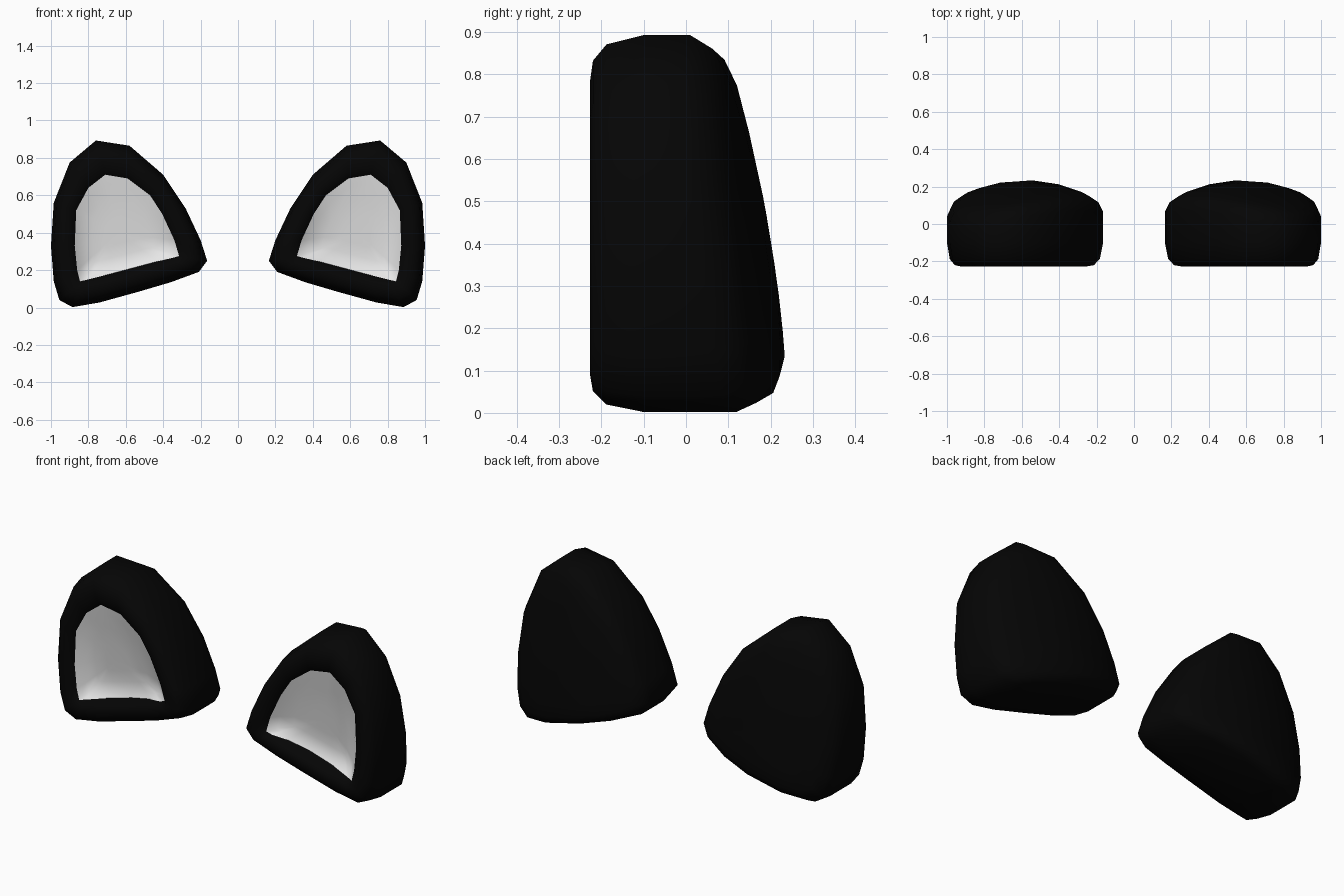
import bpy, bmesh
from mathutils import Vector

if "Cube" in bpy.data.objects:
    bpy.data.objects.remove(bpy.data.objects["Cube"])


def material(name, colour):
    m = bpy.data.materials.new(name)
    m.diffuse_color = (*colour, 1)
    m.use_nodes = True
    m.node_tree.nodes["Principled BSDF"].inputs["Base Color"].default_value = m.diffuse_color
    return m


black = material("black fur", (0.0015, 0.0015, 0.0015))
grey = material("pale inner ear", (0.8, 0.8, 0.8))

# Matching front outlines (x, z): ear silhouette and edge of the inner hollow
OUTER = [(.165, .25), (.2, .36), (.28, .53), (.4, .71), (.58, .865), (.76, .893),
         (.9, .775), (.985, .56), (1, .33), (.985, .14), (.955, .04), (.885, .002),
         (.74, .027), (.53, .085), (.36, .135), (.21, .19)]
INNER = [(.315, .275), (.34, .36), (.405, .5), (.47, .6), (.59, .69), (.71, .71),
         (.8, .64), (.865, .52), (.873, .33), (.86, .2), (.845, .14), (.8, .15),
         (.7, .175), (.55, .215), (.43, .247), (.35, .265)]
OUTER = [Vector(p) for p in OUTER]
INNER = [Vector(p) for p in INNER]
N = len(OUTER)
MID_OUT, MID_IN = Vector((.6, .36)), Vector((.64, .4))


def back_y(p):
    # domed back, thinner towards the tip
    d = max(p.y - .12, 0)
    return .235 - .073 * d - .156 * d * d - .65 * (p.x - .57) ** 2


def lip_y(p):
    # hollow edge dips backwards along the middle of its lower side
    low = p.y < .26 and .34 < p.x < .84
    return -.2 + (.045 * (1 - ((p.x - .59) / .25) ** 2) if low else 0)


def floor_y(p):
    # hollow floor leans forward towards the tip, like the back
    return -.135 - .13 * (p.y - .25)


def build(name, rings, cap, mat, facing):
    bm = bmesh.new()
    loops = [[bm.verts.new(v) for v in ring] for ring in rings]
    for a, b in zip(loops, loops[1:]):
        for i in range(N):
            j = (i + 1) % N
            bm.faces.new((a[i], a[j], b[j], b[i]))
    tip = bm.verts.new(cap)
    for i in range(N):
        bm.faces.new((tip, loops[0][(i + 1) % N], loops[0][i]))
    bmesh.ops.recalc_face_normals(bm, faces=bm.faces)
    # open shells: orient by the direction of the cap
    if sum(f.normal.y for f in tip.link_faces) * facing < 0:
        bmesh.ops.reverse_faces(bm, faces=bm.faces)
    me = bpy.data.meshes.new(name)
    bm.to_mesh(me)
    bm.free()
    me.materials.append(mat)
    for f in me.polygons:
        f.use_smooth = True
    ob = bpy.data.objects.new(name, me)
    bpy.context.collection.objects.link(ob)
    ob.modifiers.new("other side", 'MIRROR').use_mirror_merge = False


# Ear shell: domed back, side wall, rounded front rim
rings = []
for s, drop in ((.3, 0), (.6, 0), (.82, 0), (.94, .012), (1, .052)):
    pts = [MID_OUT.lerp(p, s) for p in OUTER]
    rings.append([(p.x, back_y(p) - drop, p.y) for p in pts])
for t, y in ((0, -.1), (.12, -.188), (.33, -.22), (.6, -.227), (.85, -.22), (1, None)):
    pts = [o.lerp(i, t) for o, i in zip(OUTER, INNER)]
    rings.append([(p.x, lip_y(p) if y is None else y, p.y) for p in pts])
build("ear_shell", rings, (MID_OUT.x, back_y(MID_OUT), MID_OUT.y), black, 1)

# Inner ear: shallow dish set in the rim
rings = []
for s, w in ((.3, 0), (.6, .07), (.85, .45), (1, 1)):
    ring = []
    for edge in INNER:
        p = MID_IN.lerp(edge, s)
        ring.append((p.x, floor_y(p) * (1 - w) + lip_y(edge) * w, p.y))
    rings.append(ring)
build("inner_ear", rings, (MID_IN.x, floor_y(MID_IN), MID_IN.y), grey, -1)
